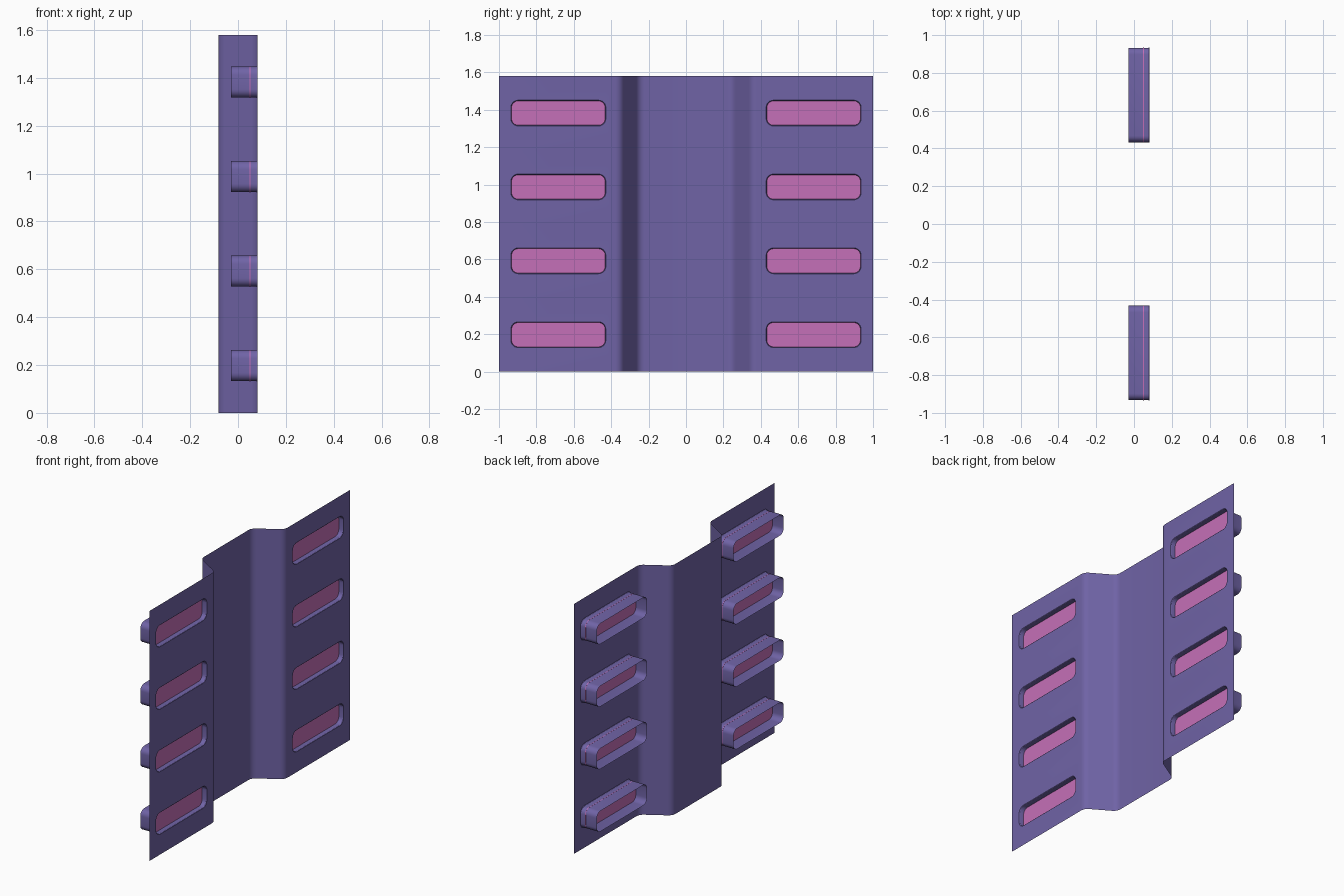
import bpy, bmesh
from math import sin, cos, pi, atan2, tan, radians
from mathutils import Vector

cube = bpy.data.objects.get("Cube")
if cube:
    bpy.data.objects.remove(cube, do_unlink=True)

HEIGHT, DEPTH = 1.58, 0.0825      # sheet height, half depth of the fold
ROWS = 4
CELL = HEIGHT / ROWS
FOLD_OUT, FOLD_IN, BEND = 0.35, 0.25, 0.05
SLOT_Y, HALF_Y, HALF_Z, RADIUS = 0.6825, 0.25, 0.065, 0.035
FLARE = 0.004
STEPS = 6


def material(name, colour):
    m = bpy.data.materials.new(name)
    m.use_nodes = True
    m.diffuse_color = colour
    m.node_tree.nodes["Principled BSDF"].inputs["Base Color"].default_value = colour
    return m


purple = material("purple", (0.16, 0.125, 0.38, 1))
pink = material("pink", (0.56, 0.16, 0.48, 1))


def finish(bm, name, mat):
    bmesh.ops.remove_doubles(bm, verts=bm.verts, dist=0.0002)
    bmesh.ops.recalc_face_normals(bm, faces=bm.faces)
    mesh = bpy.data.meshes.new(name)
    bm.to_mesh(mesh)
    bm.free()
    mesh.materials.append(mat)
    ob = bpy.data.objects.new(name, mesh)
    bpy.context.collection.objects.link(ob)
    bpy.ops.object.select_all(action="DESELECT")
    ob.select_set(True)
    bpy.context.view_layer.objects.active = ob
    bpy.ops.object.shade_smooth_by_angle(angle=radians(30))
    return ob


def slot_corners(bm, x, y, z, grow=0.0):
    """Four lists of vertices, one for each rounded corner of a slot outline."""
    corners = []
    r = RADIUS + grow
    for i, (sy, sz) in enumerate([(1, 1), (-1, 1), (-1, -1), (1, -1)]):
        cy, cz = y + sy * (HALF_Y - RADIUS), z + sz * (HALF_Z - RADIUS)
        angles = [(i + k / STEPS) * pi / 2 for k in range(STEPS + 1)]
        corners.append([bm.verts.new((x, cy + r * cos(a), cz + r * sin(a)))
                        for a in angles])
    return corners


def slot_ring(bm, x, y, z, grow=0.0):
    return sum(slot_corners(bm, x, y, z, grow), [])


def bridge(bm, a, b):
    for i in range(len(a)):
        j = (i + 1) % len(a)
        bm.faces.new((a[i], a[j], b[j], b[i]))


def fold_profile():
    """Half of the folded section, from the middle out to the flange."""
    theta = atan2(2 * DEPTH, FOLD_OUT - FOLD_IN)
    t = BEND * tan(theta / 2)
    points = [(-DEPTH, 0.0)]
    for k in range(STEPS + 1):
        a = theta * k / STEPS
        points.append((-DEPTH + BEND * (1 - cos(a)), FOLD_IN - t + BEND * sin(a)))
    for k in range(STEPS, -1, -1):
        a = theta * k / STEPS
        points.append((DEPTH - BEND * (1 - cos(a)), FOLD_OUT + t - BEND * sin(a)))
    return points


# Folded sheet with slotted flanges
bm = bmesh.new()
profile = fold_profile()
flange_start = profile[-1][1]
for side in (1, -1):
    for row in range(ROWS):
        low, high = row * CELL, (row + 1) * CELL
        for (x0, y0), (x1, y1) in zip(profile, profile[1:]):
            bm.faces.new([bm.verts.new(p) for p in (
                (x0, side * y0, low), (x1, side * y1, low),
                (x1, side * y1, high), (x0, side * y0, high))])
        ya, yb = sorted((side * flange_start, side * 1.0))
        outer = [bm.verts.new((DEPTH, y, z)) for y, z in
                 ((yb, high), (ya, high), (ya, low), (yb, low))]
        inner = slot_corners(bm, DEPTH, side * SLOT_Y, (low + high) / 2, FLARE)
        for i in range(4):
            j = (i + 1) % 4
            for p, q in zip(inner[i], inner[i][1:]):
                bm.faces.new((outer[i], q, p))
            bm.faces.new((outer[i], outer[j], inner[j][0], inner[i][-1]))
finish(bm, "folded_sheet", purple)

# Open sleeves behind the slots, each closed by a thin pane
for side, label in ((1, "back"), (-1, "front")):
    for row in range(ROWS):
        y, z = side * SLOT_Y, (row + 0.5) * CELL
        bm = bmesh.new()
        rings = [slot_ring(bm, x, y, z, grow) for x, grow in
                 ((DEPTH, FLARE), (DEPTH - 0.002, 0.0015), (DEPTH - 0.006, 0), (-0.03, 0))]
        for a, b in zip(rings, rings[1:]):
            bridge(bm, a, b)
        finish(bm, f"{label}_sleeve_{row + 1}", purple)

        bm = bmesh.new()
        a = slot_ring(bm, 0.052, y, z, 0.0006)
        b = slot_ring(bm, 0.048, y, z, 0.0006)
        bridge(bm, a, b)
        bm.faces.new(a)
        bm.faces.new(b[::-1])
        finish(bm, f"{label}_pane_{row + 1}", pink)
